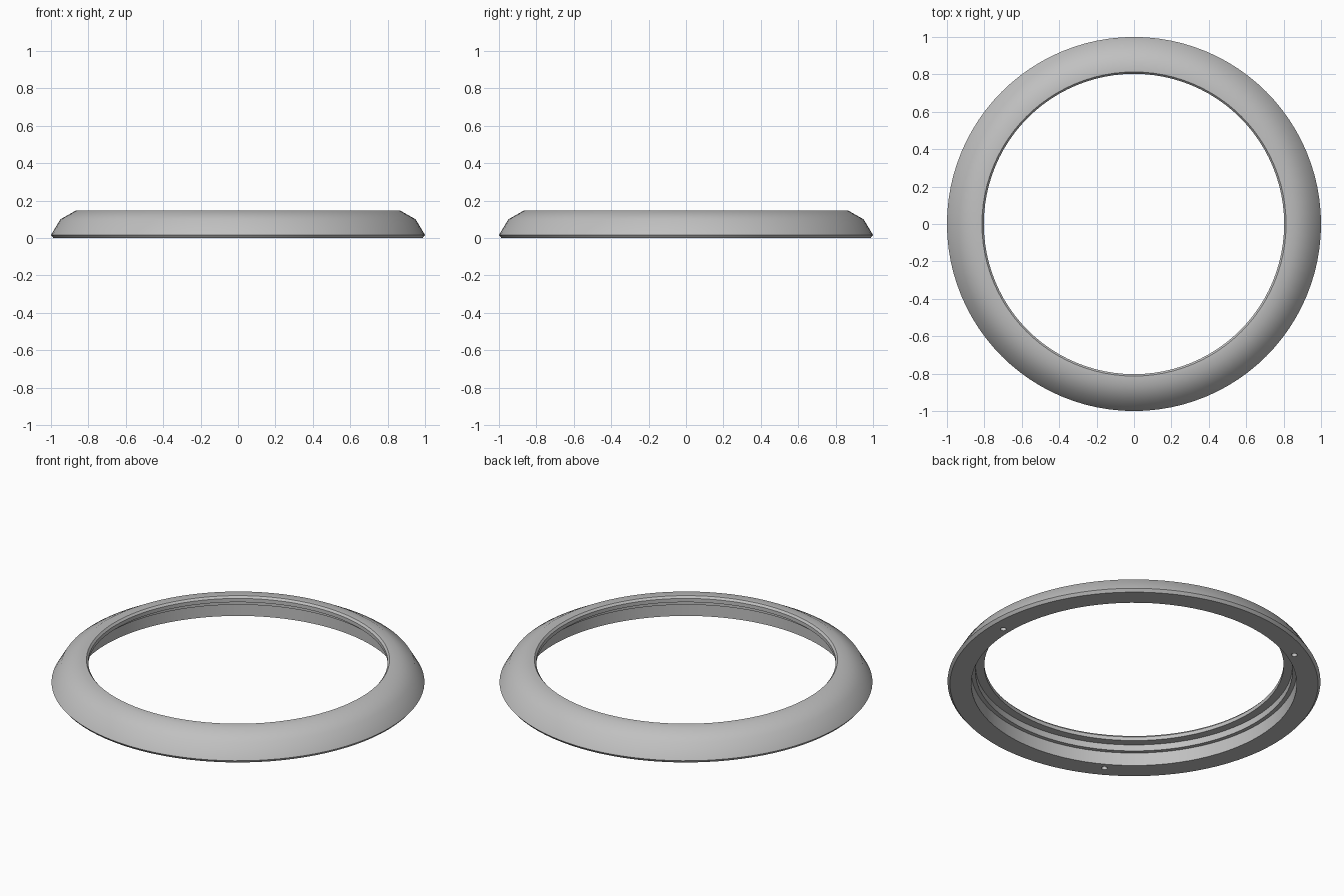
import bpy
import bmesh
from math import cos, sin, radians, tau
from mathutils import Vector

SEGMENTS = 96

cube = bpy.data.objects.get("Cube")
if cube:
    bpy.data.objects.remove(cube, do_unlink=True)

# Single grey finish
grey = bpy.data.materials.new("light grey")
grey.use_nodes = True
colour = (0.53, 0.53, 0.53, 1)
grey.diffuse_color = colour
grey.node_tree.nodes["Principled BSDF"].inputs["Base Color"].default_value = colour


def new_object(name, bm):
    mesh = bpy.data.meshes.new(name)
    bm.to_mesh(mesh)
    bm.free()
    obj = bpy.data.objects.new(name, mesh)
    bpy.context.collection.objects.link(obj)
    mesh.materials.append(grey)
    return obj


def lathe(name, profile):
    """Revolve a closed (radius, height) profile around z."""
    bm = bmesh.new()
    rings = []
    for i in range(SEGMENTS):
        a = tau * i / SEGMENTS
        rings.append([bm.verts.new((r * cos(a), r * sin(a), z)) for r, z in profile])
    n = len(profile)
    for i, ring in enumerate(rings):
        after = rings[(i + 1) % SEGMENTS]
        for j in range(n):
            k = (j + 1) % n
            bm.faces.new((ring[j], after[j], after[k], ring[k]))
    bmesh.ops.recalc_face_normals(bm, faces=bm.faces)
    return new_object(name, bm)


# Bezel: sloped outside, flat top, chamfered lip and two steps underneath
bezel = lathe("bezel_ring", [
    (0.987, 0), (1.0, 0.016), (0.95, 0.1), (0.865, 0.148),
    (0.813, 0.148), (0.803, 0.136), (0.803, 0.114),
    (0.85, 0.114), (0.85, 0.077), (0.873, 0.077), (0.873, 0),
])

# Three blind screw holes in the underside
bm = bmesh.new()
for angle in (0, 120, 240):
    a = radians(angle)
    hole = bmesh.ops.create_cone(bm, cap_ends=True, segments=20,
                                 radius1=0.016, radius2=0.016, depth=0.1)
    bmesh.ops.translate(bm, verts=hole["verts"],
                        vec=Vector((0.915 * cos(a), 0.915 * sin(a), 0)))
cutter = new_object("screw_hole_cutter", bm)
cutter.hide_render = True

cut = bezel.modifiers.new("screw holes", "BOOLEAN")
cut.operation = "DIFFERENCE"
cut.solver = "EXACT"
cut.object = cutter

bpy.ops.object.select_all(action="DESELECT")
bezel.select_set(True)
bpy.context.view_layer.objects.active = bezel
bpy.ops.object.modifier_apply(modifier=cut.name)
bpy.data.objects.remove(cutter, do_unlink=True)
bpy.ops.object.shade_smooth_by_angle(angle=radians(35))
